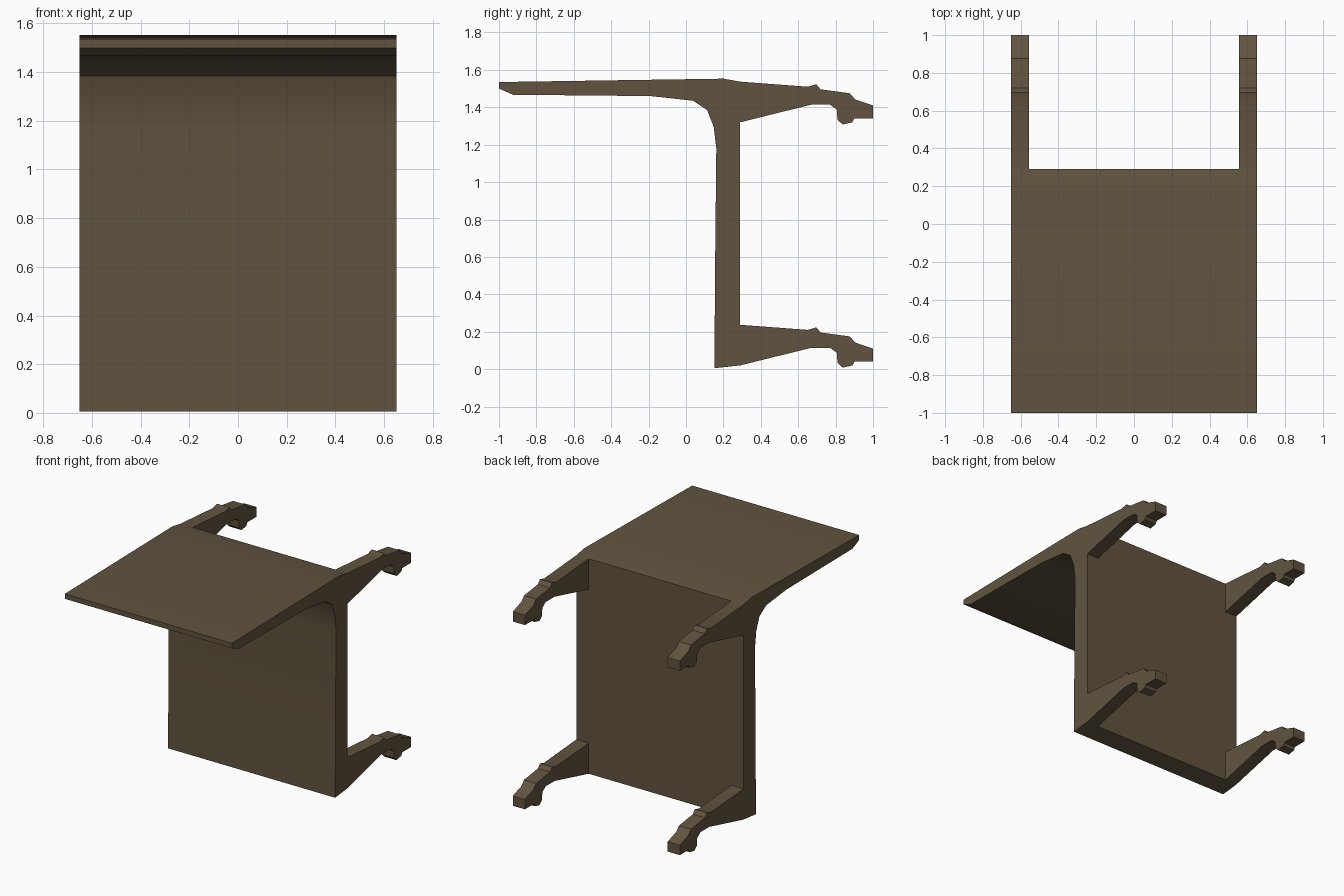
import bpy, bmesh

if "Cube" in bpy.data.objects:
    bpy.data.objects.remove(bpy.data.objects["Cube"])

HALF_WIDTH = 0.652
ARM_WIDTH = 0.095

mat = bpy.data.materials.new("dark olive brown")
mat.diffuse_color = (0.12, 0.088, 0.05, 1)
mat.use_nodes = True
mat.node_tree.nodes["Principled BSDF"].inputs["Base Color"].default_value = mat.diffuse_color


def extrude_profile(name, profile, x0, x1, open_root=False):
    """Extrude a (y, z) outline along x; open_root leaves out the closing face."""
    bm = bmesh.new()
    left = [bm.verts.new((x0, y, z)) for y, z in profile]
    right = [bm.verts.new((x1, y, z)) for y, z in profile]
    bm.faces.new(left)
    bm.faces.new(right[::-1])
    n = len(profile)
    for i in range(n - 1 if open_root else n):
        j = (i + 1) % n
        bm.faces.new((left[j], left[i], right[i], right[j]))
    bmesh.ops.recalc_face_normals(bm, faces=bm.faces)
    # the left cap must look towards -x
    bm.faces.ensure_lookup_table()
    if bm.faces[0].normal.x > 0:
        bmesh.ops.reverse_faces(bm, faces=bm.faces)
    mesh = bpy.data.meshes.new(name)
    bm.to_mesh(mesh)
    bm.free()
    mesh.materials.append(mat)
    ob = bpy.data.objects.new(name, mesh)
    bpy.context.collection.objects.link(ob)
    bpy.ops.object.select_all(action='DESELECT')
    ob.select_set(True)
    bpy.context.view_layer.objects.active = ob
    bpy.ops.object.shade_smooth_by_angle(angle=0.52)
    return ob


# Shelf and back plate, one continuous profile with a curved inner corner
body = [(-1, 1.535), (0.2, 1.553), (0.29, 1.537), (0.29, 0.02), (0.152, 0.005),
        (0.155, 0.5), (0.162, 1.18), (0.148, 1.295), (0.113, 1.385),
        (0.038, 1.435), (-0.19, 1.46), (-0.925, 1.467), (-1, 1.5)]
extrude_profile("shelf_and_back_plate", body, -HALF_WIDTH, HALF_WIDTH)

# Hooked arms: the same outline at the bottom and top, left and right
arm = [(0.29, 0.237), (0.65, 0.21), (0.697, 0.223), (0.72, 0.196), (0.875, 0.175),
       (0.905, 0.142), (1, 0.11), (1, 0.04), (0.9, 0.04), (0.89, 0.02),
       (0.838, 0.008), (0.81, 0.033), (0.806, 0.087), (0.77, 0.114),
       (0.67, 0.114), (0.29, 0.02)]
for level, dz in (("lower", 0), ("upper", 1.3)):
    outline = [(y, z + dz) for y, z in arm]
    extrude_profile(level + "_left_hook_arm", outline,
                    -HALF_WIDTH, -HALF_WIDTH + ARM_WIDTH, True)
    extrude_profile(level + "_right_hook_arm", outline,
                    HALF_WIDTH - ARM_WIDTH, HALF_WIDTH, True)
